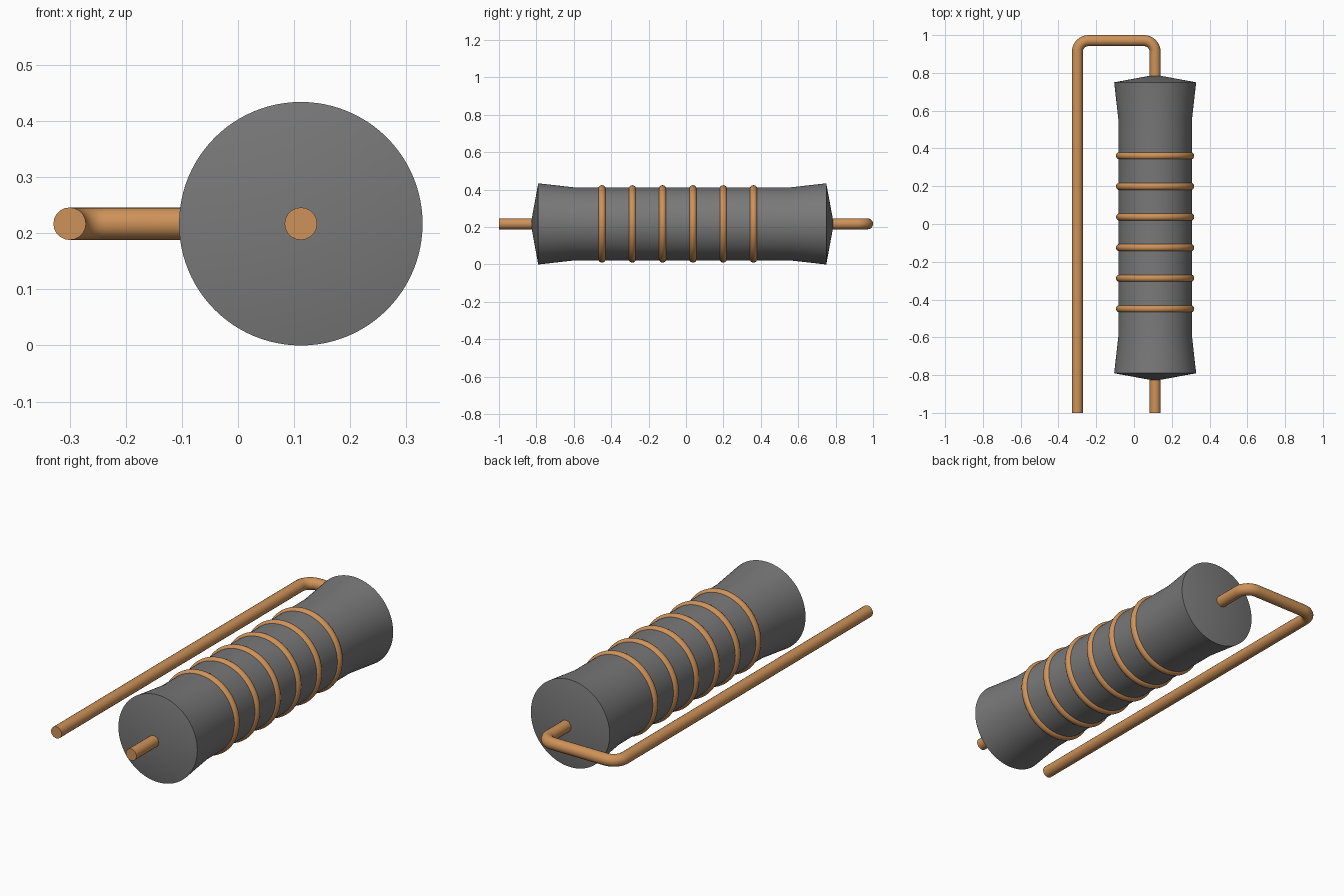
import bpy, math
from math import pi, sin, cos

if "Cube" in bpy.data.objects:
    bpy.data.objects.remove(bpy.data.objects["Cube"])

AX, AZ = 0.112, 0.217      # body axis position
WIRE_R = 0.029


def material(name, color):
    m = bpy.data.materials.new(name)
    m.diffuse_color = color
    m.use_nodes = True
    m.node_tree.nodes["Principled BSDF"].inputs["Base Color"].default_value = m.diffuse_color
    return m


copper = material("copper", (0.62, 0.29, 0.10, 1))
grey = material("dark_grey", (0.19, 0.19, 0.19, 1))


def finish(obj, name, mat):
    obj.name = name
    obj.data.materials.clear()
    obj.data.materials.append(mat)
    bpy.ops.object.select_all(action='DESELECT')
    obj.select_set(True)
    bpy.context.view_layer.objects.active = obj
    bpy.ops.object.shade_smooth_by_angle(angle=math.radians(30))


def lathe(name, profile, mat, sides=96):
    """Revolve (y, radius) points around the body axis, ends at radius 0."""
    verts = [(AX, profile[0][0], AZ), (AX, profile[-1][0], AZ)]
    rings = profile[1:-1]
    for y, r in rings:
        verts += [(AX + r * cos(2 * pi * i / sides), y, AZ + r * sin(2 * pi * i / sides))
                  for i in range(sides)]
    faces = []
    last = 2 + (len(rings) - 1) * sides
    for i in range(sides):
        j = (i + 1) % sides
        faces.append((0, 2 + i, 2 + j))
        faces.append((1, last + j, last + i))
        for k in range(len(rings) - 1):
            a, b = 2 + k * sides, 2 + (k + 1) * sides
            faces.append((a + i, b + i, b + j, a + j))
    me = bpy.data.meshes.new(name)
    me.from_pydata(verts, [], faces)
    obj = bpy.data.objects.new(name, me)
    bpy.context.collection.objects.link(obj)
    finish(obj, name, mat)


def wire(name, path):
    cu = bpy.data.curves.new(name, 'CURVE')
    cu.dimensions = '3D'
    cu.bevel_depth = WIRE_R
    cu.bevel_resolution = 8
    cu.use_fill_caps = True
    sp = cu.splines.new('POLY')
    sp.points.add(len(path) - 1)
    for p, (x, y) in zip(sp.points, path):
        p.co = (x, y, AZ, 1)
    obj = bpy.data.objects.new(name, cu)
    bpy.context.collection.objects.link(obj)
    bpy.ops.object.select_all(action='DESELECT')
    obj.select_set(True)
    bpy.context.view_layer.objects.active = obj
    bpy.ops.object.convert(target='MESH')
    finish(bpy.context.view_layer.objects.active, name, copper)


def bend(cx, cy, r, start, steps=10):
    """Quarter turn, counter-clockwise from the start angle."""
    return [(cx + r * cos(start + pi / 2 * i / steps), cy + r * sin(start + pi / 2 * i / steps))
            for i in range(steps + 1)]


# Body with flared ends and shallow cone caps
lathe("body", [(-0.83, 0), (-0.79, 0.217), (-0.595, 0.195),
               (0.555, 0.195), (0.75, 0.217), (0.79, 0)], grey)

# Wire bands around the body
for i in range(6):
    bpy.ops.mesh.primitive_torus_add(
        location=(AX, -0.449 + 0.162 * i, AZ), rotation=(pi / 2, 0, 0),
        major_radius=0.187, minor_radius=0.02, major_segments=96, minor_segments=20)
    finish(bpy.context.object, f"band_{i + 1}", copper)

# Short front lead and long lead folded back along the body
R, TOP, LEFT = 0.06, 0.971, -0.3
wire("front_lead", [(AX, -1), (AX, -0.78)])
wire("return_lead", [(AX, 0.74)] + bend(AX - R, TOP - R, R, 0)
     + bend(LEFT + R, TOP - R, R, pi / 2) + [(LEFT, -1)])
